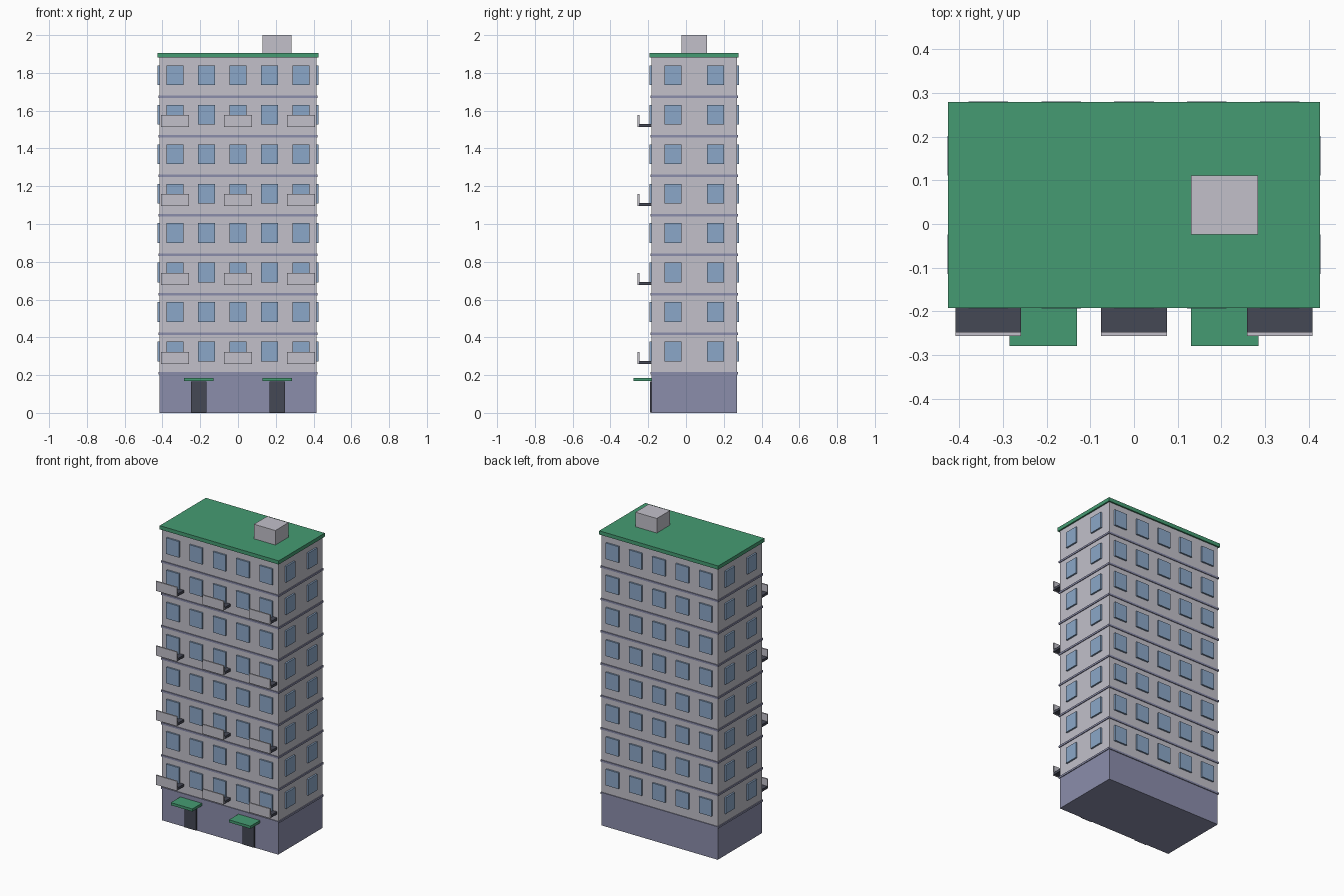
import bpy
import bmesh
from mathutils import Matrix, Vector

cube = bpy.data.objects.get("Cube")
if cube:
    bpy.data.objects.remove(cube, do_unlink=True)


def material(name, rgb):
    mat = bpy.data.materials.new(name)
    mat.use_nodes = True
    mat.diffuse_color = (*rgb, 1)
    mat.node_tree.nodes["Principled BSDF"].inputs["Base Color"].default_value = (*rgb, 1)
    return mat


WALL = material("pale_grey", (0.54, 0.53, 0.59))
BASE = material("slate_blue", (0.26, 0.27, 0.41))
GREEN = material("roof_green", (0.06, 0.33, 0.17))
GLASS = material("window_blue", (0.26, 0.39, 0.58))
DARK = material("charcoal", (0.06, 0.065, 0.09))


def boxes(name, mat, spans):
    """One object made of boxes, each given by its low and high corner."""
    bm = bmesh.new()
    for low, high in spans:
        low, high = Vector(low), Vector(high)
        place = Matrix.Translation((low + high) / 2) @ Matrix.Diagonal((*(high - low), 1))
        bmesh.ops.create_cube(bm, size=1, matrix=place)
    mesh = bpy.data.meshes.new(name)
    bm.to_mesh(mesh)
    bm.free()
    mesh.materials.append(mat)
    obj = bpy.data.objects.new(name, mesh)
    bpy.context.collection.objects.link(obj)
    return obj


# Main dimensions
CY = 0.0435                # centre of the block in depth
HX, HY = 0.416, 0.226      # half width and half depth
FRONT, BACK = CY - HY, CY + HY
GROUND, STOREY, FLOORS = 0.21, 0.209, 8
EAVES, ROOF = 1.882, 1.906
OUT = 0.0105               # how far windows stand out


def block(grow, z0, z1):
    """Box around the whole footprint, enlarged sideways."""
    return ((-HX - grow, FRONT - grow, z0), (HX + grow, BACK + grow, z1))


# Building mass
boxes("ground_floor", BASE, [block(0, 0, GROUND)])
boxes("upper_walls", WALL, [block(0, GROUND, EAVES)])
boxes("roof_slab", GREEN, [block(0.0095, EAVES, ROOF)])
boxes("roof_hut", WALL, [((0.131, -0.024, ROOF), (0.284, 0.111, 2.0))])

# Storey bands and windows
floor_z = [GROUND + STOREY * i for i in range(FLOORS)]
boxes("storey_bands", BASE, [block(0.005, z - 0.006, z + 0.006) for z in floor_z])

columns = [i / 6 for i in range(-2, 3)]
half = 0.0455
windows = {"front": [], "back": [], "left": [], "right": []}
for z in floor_z:
    z0, z1 = z + 0.063, z + 0.167
    for x in columns:
        for side, y in (("front", FRONT), ("back", BACK)):
            windows[side].append(((x - half, y - OUT, z0), (x + half, y + OUT, z1)))
    for y in (CY - 0.1125, CY + 0.1125):
        for side, x in (("left", HX), ("right", -HX)):
            windows[side].append(((x - OUT, y - half, z0), (x + OUT, y + half, z1)))
for side, spans in windows.items():
    boxes(side + "_windows", GLASS, spans)

# Balconies on every second storey
slabs, panels = [], []
for z in floor_z[::2]:
    for x in columns[::2]:
        slabs.append(((x - 0.075, -0.2475, z + 0.05), (x + 0.075, FRONT, z + 0.066)))
        panels.append(((x - 0.075, -0.2565, z + 0.05), (x + 0.075, -0.2475, z + 0.112)))
boxes("balcony_slabs", DARK, slabs)
boxes("balcony_panels", WALL, panels)

# Entrances
doors, canopies = [], []
for x in (-0.208, 0.208):
    doors.append(((x - 0.042, FRONT - 0.009, 0.003), (x + 0.042, FRONT + 0.01, 0.165)))
    canopies.append(((x - 0.077, -0.279, 0.169), (x + 0.077, FRONT, 0.186)))
boxes("entrance_doors", DARK, doors)
boxes("entrance_canopies", GREEN, canopies)
